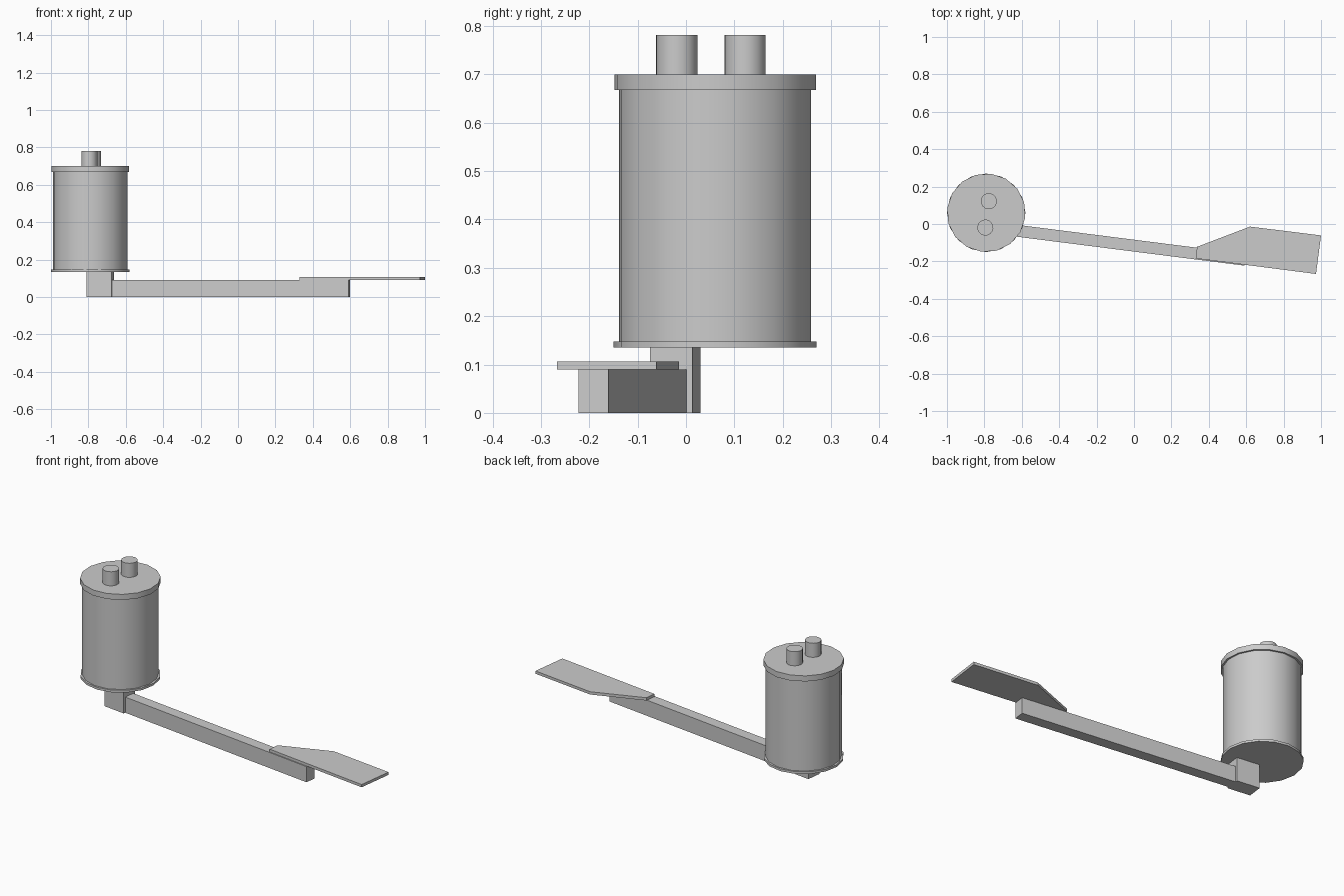
import bpy, bmesh
from math import radians, cos, sin
from mathutils import Vector

if "Cube" in bpy.data.objects:
    bpy.data.objects.remove(bpy.data.objects["Cube"])

TILT = radians(-7.25)               # the arm assembly is turned about z
PIVOT = Vector((-0.737, -0.022, 0))  # centre of the mounting block
CAN = (-0.79, 0.06)                 # axis of the canister


def smooth(obj):
    bpy.ops.object.select_all(action='DESELECT')
    obj.select_set(True)
    bpy.context.view_layer.objects.active = obj
    bpy.ops.object.shade_smooth_by_angle(angle=radians(30))


def disc(name, xy, radius, z0, z1, turn=0.0, sides=16):
    # start at +x so the vertices fall on multiples of 22.5 degrees
    pts = [(xy[0] + radius * cos(turn + i * radians(360 / sides)),
            xy[1] + radius * sin(turn + i * radians(360 / sides))) for i in range(sides)]
    obj = slab(name, pts, z0, z1)
    smooth(obj)
    return obj


def slab(name, pts, z0, z1):
    # extrude a counter-clockwise outline from z0 to z1
    bm = bmesh.new()
    face = bm.faces.new([bm.verts.new((x, y, z0)) for x, y in pts])
    ext = bmesh.ops.extrude_face_region(bm, geom=[face])
    top = [v for v in ext['geom'] if isinstance(v, bmesh.types.BMVert)]
    bmesh.ops.translate(bm, verts=top, vec=(0, 0, z1 - z0))
    bmesh.ops.recalc_face_normals(bm, faces=bm.faces)
    mesh = bpy.data.meshes.new(name)
    bm.to_mesh(mesh)
    bm.free()
    obj = bpy.data.objects.new(name, mesh)
    bpy.context.collection.objects.link(obj)
    return obj


def beam(name, u0, u1, width, height):
    # box along the tilted arm axis
    w = width / 2
    obj = slab(name, [(u0, -w), (u1, -w), (u1, w), (u0, w)], 0, height)
    obj.location = PIVOT
    obj.rotation_euler.z = TILT
    return obj


# canister with its two rims
disc("canister_body", CAN, 0.20, 0.145, 0.67, TILT)
disc("bottom_rim", CAN, 0.21, 0.135, 0.148)
disc("top_rim", CAN, 0.21, 0.668, 0.70, TILT)

# terminals on the lid
for i, xy in enumerate([(-0.795, -0.019), (-0.776, 0.122)]):
    disc(f"terminal_{i + 1}", xy, 0.043, 0.70, 0.781, TILT)

# mounting block and arm
beam("mounting_block", -0.068, 0.068, 0.088, 0.135)
beam("arm", 0.068, 1.343, 0.063, 0.09)

# flat paddle resting on the arm end
slab("paddle", [(0.33, -0.184), (0.973, -0.267), (1.0, -0.061), (0.62, -0.014), (0.337, -0.122)],
     0.09, 0.106)
